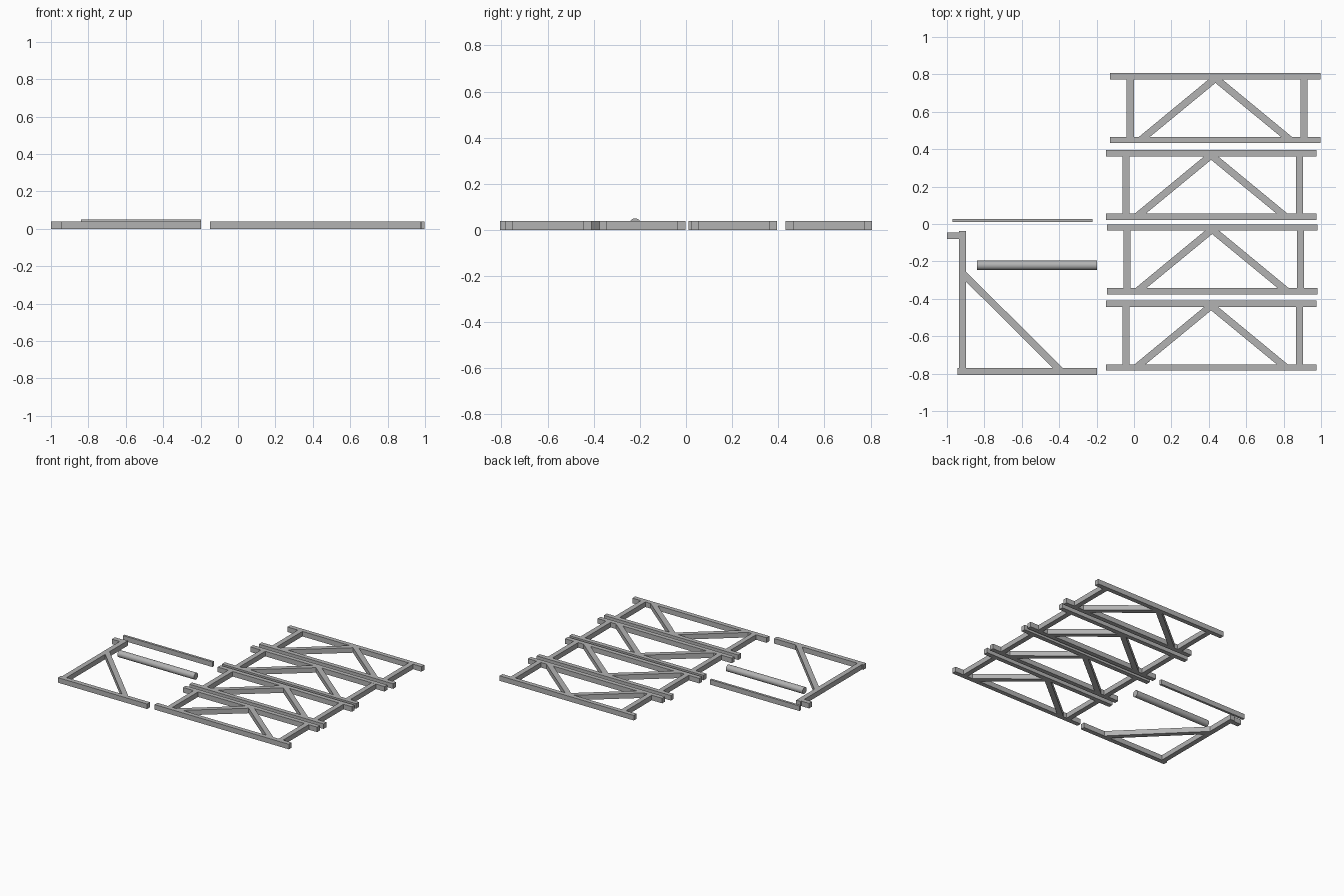
import bpy, bmesh, math

if "Cube" in bpy.data.objects:
    bpy.data.objects.remove(bpy.data.objects["Cube"])

H = 0.038   # timber thickness
grey = bpy.data.materials.new("plain grey")
grey.diffuse_color = (0.45, 0.45, 0.45, 1)
grey.use_nodes = True
grey.node_tree.nodes["Principled BSDF"].inputs["Base Color"].default_value = grey.diffuse_color


def prism(name, pts, h=H):
    """Extrude a flat outline from the ground up to height h."""
    bm = bmesh.new()
    base = bm.faces.new([bm.verts.new((x, y, 0)) for x, y in pts])
    top = bmesh.ops.extrude_face_region(bm, geom=[base])["geom"]
    bmesh.ops.translate(bm, vec=(0, 0, h),
                        verts=[v for v in top if isinstance(v, bmesh.types.BMVert)])
    bmesh.ops.recalc_face_normals(bm, faces=bm.faces)
    me = bpy.data.meshes.new(name)
    bm.to_mesh(me)
    bm.free()
    me.materials.append(grey)
    ob = bpy.data.objects.new(name, me)
    bpy.context.collection.objects.link(ob)
    return ob


def bar(name, x0, x1, y0, y1):
    return prism(name, [(x0, y0), (x1, y0), (x1, y1), (x0, y1)])


# Four braced truss panels: (left end, bottom edge)
L, D, R = 1.125, 0.374, 0.034
for i, (x, y) in enumerate([(-0.127, 0.432), (-0.15, 0.021), (-0.145, -0.376), (-0.15, -0.784)], 1):
    p = f"panel_{i}_"
    lo, hi = y + R, y + D - R
    bar(p + "bottom_rail", x, x + L, y, lo)
    bar(p + "top_rail", x, x + L, hi, y + D)
    bar(p + "left_post", x + 0.088, x + 0.126, lo, hi)
    bar(p + "right_post", x + 1.016, x + 1.054, lo, hi)
    # Diagonals are cut flush with the rails and mitred where they meet
    mid = x + 0.5625
    for side, s in (("left", -1), ("right", 1)):
        prism(p + side + "_brace", [(mid + s * 0.409, lo), (mid + s * 0.350, lo),
                                    (mid, hi - 0.018), (mid, hi), (mid + s * 0.038, hi)])

# Half frame with a single diagonal and a short stub
bar("frame_bottom_rail", -0.945, -0.198, -0.806, -0.771)
bar("frame_post", -0.935, -0.897, -0.771, -0.038)
bar("frame_stub", -1.0, -0.935, -0.081, -0.045)
prism("frame_brace", [(-0.433, -0.771), (-0.380, -0.771), (-0.897, -0.256), (-0.897, -0.309)])

# Loose thin strip
bar("loose_strip", -0.97, -0.222, 0.010, 0.028)

# Loose round pole lying on the ground
bpy.ops.mesh.primitive_cylinder_add(vertices=32, radius=0.025, depth=0.642,
                                    location=(-0.518, -0.221, 0.025),
                                    rotation=(0, math.pi / 2, 0))
pole = bpy.context.object
pole.name = "round_pole"
pole.data.materials.append(grey)
bpy.ops.object.shade_smooth_by_angle()
